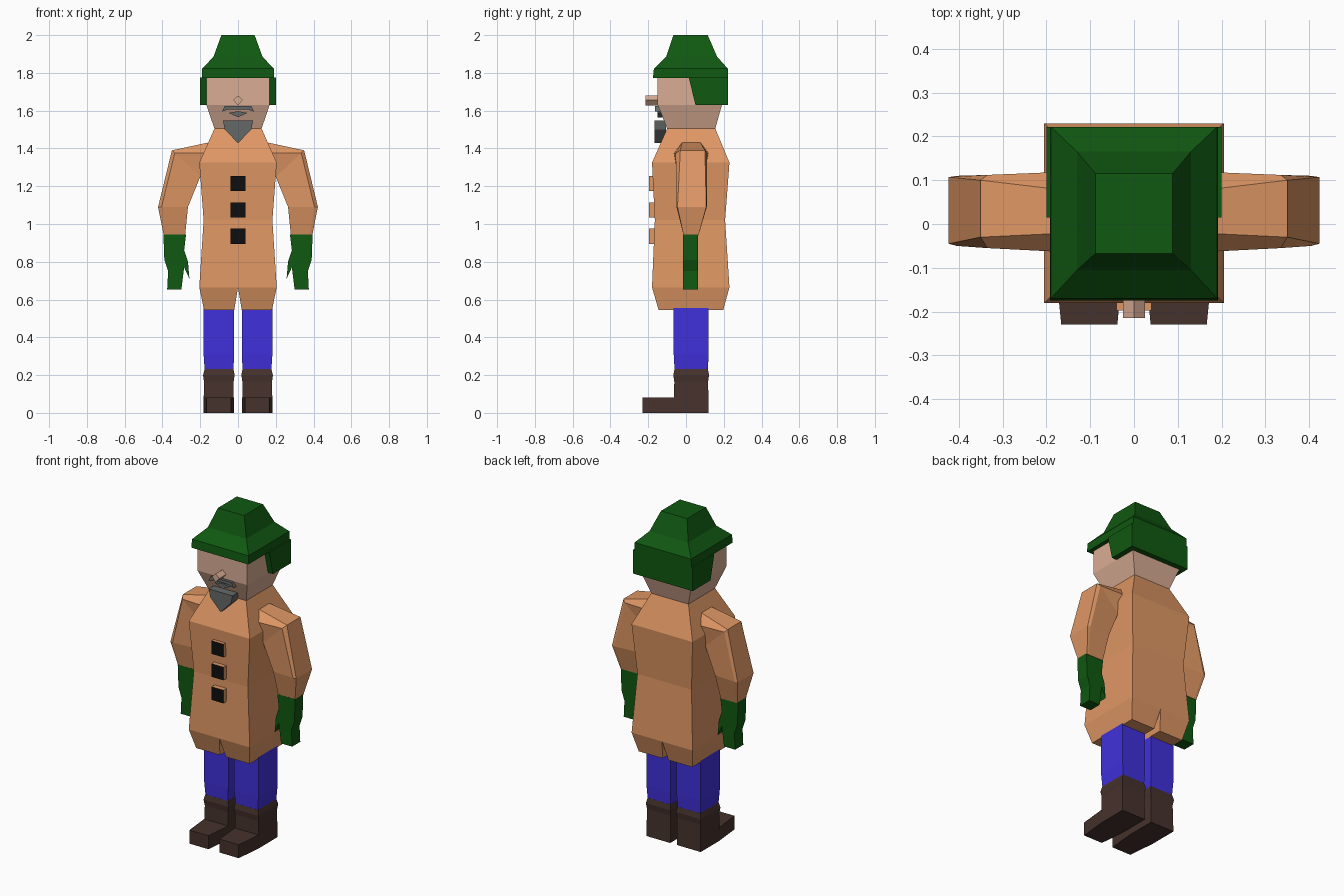
import bpy, bmesh

if "Cube" in bpy.data.objects:
    bpy.data.objects.remove(bpy.data.objects["Cube"])


def material(name, r, g, b):
    m = bpy.data.materials.new(name)
    lin = [((c / 255 + 0.055) / 1.055) ** 2.4 if c > 10 else c / 255 / 12.92 for c in (r, g, b)]
    m.diffuse_color = (*lin, 1)
    m.use_nodes = True
    m.node_tree.nodes["Principled BSDF"].inputs["Base Color"].default_value = m.diffuse_color
    return m


COAT = material("coat tan", 223, 151, 100)
SKIN = material("skin", 218, 173, 149)
GREEN = material("dark green", 16, 88, 17)
BLUE = material("trouser blue", 64, 48, 218)
BROWN = material("boot brown", 70, 50, 44)
GREY = material("beard grey", 100, 105, 103)
BLACK = material("black", 14, 14, 14)


def loft(name, rings, mats, caps=(True, True)):
    """Skin a list of equal-length vertex rings."""
    bm = bmesh.new()
    loops = [[bm.verts.new(p) for p in ring] for ring in rings]
    n = len(loops[0])
    for a, b in zip(loops, loops[1:]):
        for i in range(n):
            j = (i + 1) % n
            bm.faces.new((a[i], a[j], b[j], b[i]))
    if caps[0]:
        bm.faces.new(loops[0])
    if caps[1]:
        bm.faces.new(loops[-1])
    bmesh.ops.recalc_face_normals(bm, faces=bm.faces)
    mesh = bpy.data.meshes.new(name)
    bm.to_mesh(mesh)
    bm.free()
    for m in mats:
        mesh.materials.append(m)
    ob = bpy.data.objects.new(name, mesh)
    bpy.context.collection.objects.link(ob)
    return ob


def rect(z, x0, x1, y0, y1):
    return [(x0, y0, z), (x1, y0, z), (x1, y1, z), (x0, y1, z)]


def box(name, x0, x1, y0, y1, z0, z1, mat):
    return loft(name, [rect(z0, x0, x1, y0, y1), rect(z1, x0, x1, y0, y1)], [mat])


def plate(name, outline, y0, y1, mat, y0_low=None, y1_low=None):
    """Extrude an x-z outline along y."""
    return loft(name, [[(x, y, z) for x, z in outline] for y in (y0, y1)], [mat])


def stack(name, levels, mat, caps=(True, True)):
    """Symmetric box levels: z, half width, front, back."""
    return loft(name, [rect(z, -h, h, a, b) for z, h, a, b in levels], [mat], caps)


# Coat body
stack("coat", [(0.665, 0.205, -0.18, 0.23), (1.02, 0.182, -0.165, 0.207),
               (1.325, 0.205, -0.18, 0.23), (1.505, 0.125, -0.10, 0.155)], COAT, (False, True))

# Head
stack("head", [(1.505, 0.125, -0.10, 0.155), (1.63, 0.167, -0.15, 0.19),
               (1.79, 0.167, -0.15, 0.19)], SKIN)

# Hat with brim and crown
stack("hat", [(1.772, 0.192, -0.175, 0.222), (1.822, 0.19, -0.17, 0.222),
              (1.885, 0.13, -0.105, 0.165), (2.0, 0.088, -0.067, 0.115)], GREEN)

# Ear and neck flap wrapping sides and back
flap = [(0.015, 1.775), (0.05, 1.63), (0.222, 1.63), (0.222, 1.775)]
loft("ear_flap", [[(x, y, z) for y, z in flap] for x in (-0.2, 0.2)], [GREEN])

# Nose
nose = [(0, 1.628), (0.025, 1.657), (0, 1.68), (-0.025, 1.657)]
plate("nose", nose, -0.215, -0.14, SKIN)

# Moustache, lower lip hair and goatee
plate("moustache", [(-0.07, 1.625), (0.07, 1.625), (0.085, 1.595), (0.05, 1.607),
                    (-0.05, 1.607), (-0.085, 1.595)], -0.163, -0.13, GREY)
plate("lip_hair", [(-0.05, 1.588), (0, 1.597), (0.05, 1.588), (0, 1.565)], -0.152, -0.12, GREY)
plate("goatee", [(-0.08, 1.548), (0.08, 1.548), (0.07, 1.50), (0, 1.428), (-0.07, 1.50)],
      -0.167, -0.105, GREY)

# Buttons: coat-coloured sides, black front
for i, z in enumerate((0.935, 1.075, 1.215)):
    b = box(f"button_{i + 1}", -0.04, 0.04, -0.197, -0.155, z - 0.04, z + 0.04, COAT)
    b.data.materials.append(BLACK)
    for f in b.data.polygons:
        f.material_index = int(f.normal.y < -0.9)


def arm_ring(s, outer, mid, inner):
    """Six-point sleeve section from three (x, z, front, back) edges."""
    front = [(s * x, a, z) for x, z, a, b in (outer, mid, inner)]
    back = [(s * x, b, z) for x, z, a, b in (inner, mid, outer)]
    return front + back


for side, s in (("right", -1), ("left", 1)):
    # Coat skirt half, leaving a slit in the middle
    loft(f"{side}_skirt", [rect(0.665, 0, s * 0.205, -0.18, 0.23),
                           rect(0.545, s * 0.02, s * 0.18, -0.145, 0.197)], [COAT], (False, True))

    # Sleeve
    loft(f"{side}_sleeve", [
        arm_ring(s, (0.14, 1.435, -0.02, 0.075), (0.14, 1.375, -0.065, 0.12), (0.14, 1.20, -0.04, 0.09)),
        arm_ring(s, (0.35, 1.39, -0.03, 0.10), (0.335, 1.375, -0.055, 0.112), (0.20, 1.25, -0.045, 0.10)),
        arm_ring(s, (0.423, 1.09, -0.045, 0.107), (0.405, 1.09, -0.05, 0.11), (0.265, 1.09, -0.04, 0.10)),
        arm_ring(s, (0.393, 0.94, -0.013, 0.066), (0.38, 0.94, -0.013, 0.066), (0.28, 0.94, -0.013, 0.066)),
    ], [COAT])

    # Mitten with thumb
    mitten = [(0.395, 0.945), (0.39, 0.81), (0.37, 0.75), (0.375, 0.652), (0.30, 0.652), (0.285, 0.77),
              (0.257, 0.71), (0.265, 0.80), (0.285, 0.86), (0.275, 0.945)]
    plate(f"{side}_mitten", [(s * x, z) for x, z in mitten], -0.015, 0.063, GREEN)

    # Trouser leg
    loft(f"{side}_trouser_leg", [rect(0.22, s * 0.025, s * 0.176, -0.06, 0.115),
                                 rect(0.31, s * 0.02, s * 0.182, -0.065, 0.12),
                                 rect(0.60, s * 0.02, s * 0.182, -0.065, 0.12)], [BLUE])

    # Boot shaft with cuff, and toe
    loft(f"{side}_boot_shaft", [rect(0, s * 0.022, s * 0.183, -0.065, 0.12),
                                rect(0.165, s * 0.023, s * 0.18, -0.062, 0.117),
                                rect(0.20, s * 0.018, s * 0.185, -0.067, 0.122),
                                rect(0.232, s * 0.024, s * 0.177, -0.061, 0.116)], [BROWN])
    toe = [(s * 0.022, -0.06), (s * 0.183, -0.06), (s * 0.166, -0.23), (s * 0.038, -0.23)]
    loft(f"{side}_boot_toe", [[(x, y, z) for x, y in toe] for z in (0, 0.082)], [BROWN])
